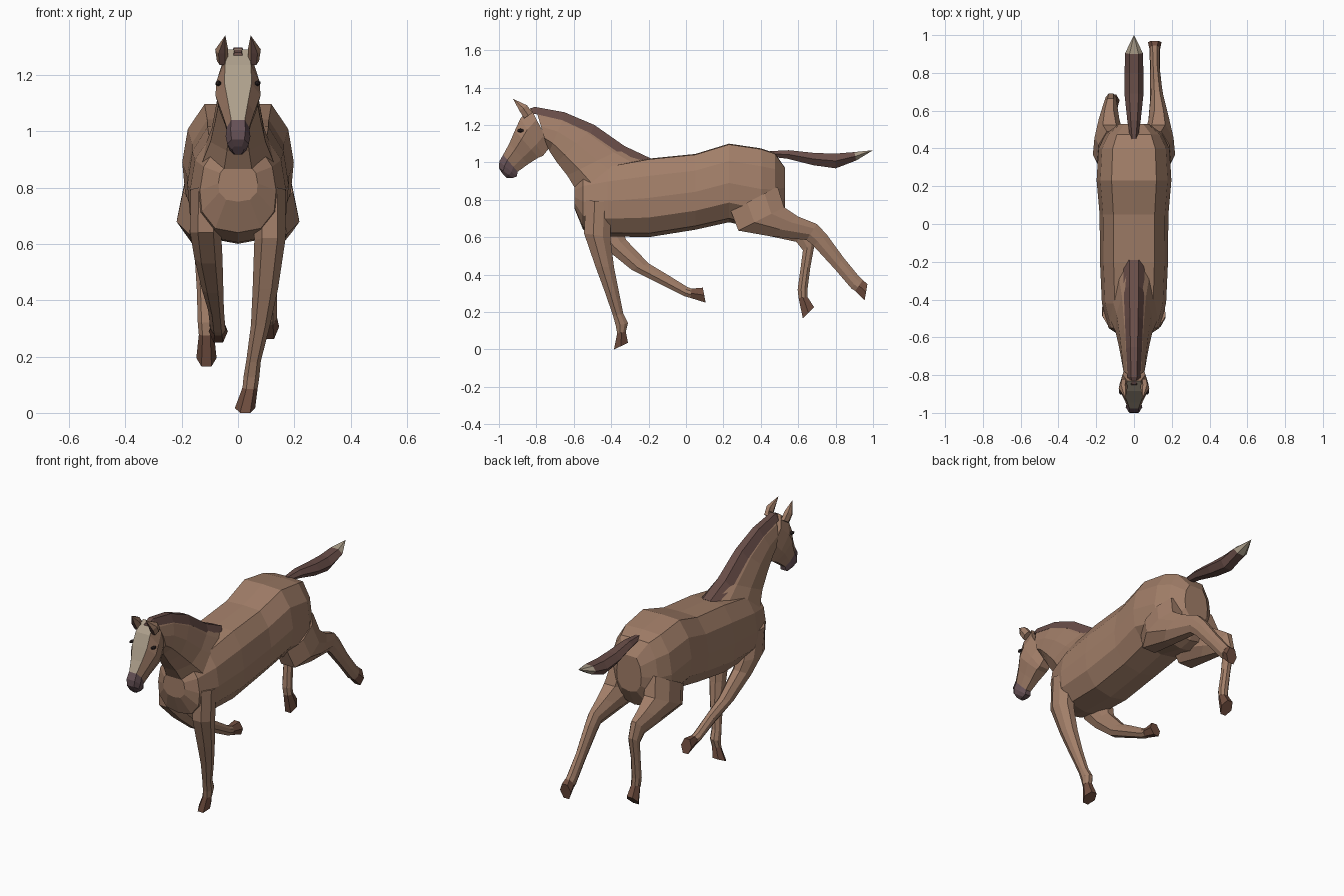
import bpy, bmesh
from mathutils import Vector


def material(name, rgb):
    m = bpy.data.materials.new(name)
    m.diffuse_color = (*rgb, 1)
    return m


COAT = material("coat", (0.36, 0.21, 0.14))
DARK = material("mane_hair", (0.14, 0.075, 0.065))
MUZZLE = material("muzzle_skin", (0.13, 0.08, 0.09))
HOOF = material("hoof_horn", (0.16, 0.075, 0.05))
PALE = material("pale_hair", (0.42, 0.35, 0.26))
BLACK = material("eye_black", (0.03, 0.02, 0.02))

# Half cross-sections: (share of half-width, share of the way from low to high)
BODY = [(0, 0), (0.6, 0.05), (0.95, 0.25), (1, 0.5), (0.9, 0.78), (0.6, 0.99), (0, 1)]
NECK = [(0.4, 0), (1, 0.22), (0.95, 0.55), (0.65, 0.85), (0.3, 1)]
HEAD = [(0.4, 0), (0.8, 0.3), (1, 0.7), (0.6, 1)]
HEX = [(0.5, 0), (1, 0.5), (0.5, 1)]
LIMB = [(0.5, 0), (1, 0.35), (0.9, 0.72), (0.4, 1)]


def loft(name, rings, half, mat, top_mat=None, flip=1):
    """Skin rings (x, low y, low z, high y, high z, half-width)."""
    outline = half + [(-s, t) for s, t in reversed(half) if s > 0]
    top_edge = len(half) - 1
    bm = bmesh.new()
    loops = []
    for x, y0, z0, y1, z1, w in rings:
        a, b = Vector((x * flip, y0, z0)), Vector((x * flip, y1, z1))
        loops.append([bm.verts.new(a.lerp(b, t) + Vector((s * w, 0, 0)))
                      for s, t in outline])
    n = len(outline)
    for p, q in zip(loops, loops[1:]):
        for i in range(n):
            j = (i + 1) % n
            f = bm.faces.new((p[i], p[j], q[j], q[i]))
            f.material_index = int(top_mat is not None and i == top_edge)
    bm.faces.new(loops[0])
    bm.faces.new(loops[-1])
    bmesh.ops.remove_doubles(bm, verts=bm.verts, dist=0.0005)
    bmesh.ops.recalc_face_normals(bm, faces=bm.faces)
    me = bpy.data.meshes.new(name)
    bm.to_mesh(me)
    bm.free()
    me.materials.append(mat)
    if top_mat:
        me.materials.append(top_mat)
    ob = bpy.data.objects.new(name, me)
    bpy.context.collection.objects.link(ob)
    return ob


def leg(name, rings):
    loft(name, rings[:-1], LIMB, COAT)
    loft(name.replace("leg", "hoof"), rings[-2:], HEX, HOOF)


# Trunk, from chest to rump: (y, bottom, top, half-width)
trunk = [(-0.595, 0.75, 0.88, 0.07), (-0.55, 0.64, 0.94, 0.135),
         (-0.42, 0.605, 0.98, 0.17), (-0.2, 0.6, 1.02, 0.18),
         (0.05, 0.64, 1.045, 0.182), (0.23, 0.68, 1.1, 0.198),
         (0.4, 0.64, 1.075, 0.188), (0.475, 0.66, 1.05, 0.15),
         (0.53, 0.76, 0.97, 0.08)]
loft("body", [(0, y, b, y, t, w) for y, b, t, w in trunk], BODY, COAT)

# Neck and mane
loft("neck", [(0, -0.53, 0.78, -0.18, 0.98, 0.15),
              (0, -0.592, 0.86, -0.22, 1.015, 0.125),
              (0, -0.635, 0.93, -0.34, 1.075, 0.098),
              (0, -0.69, 1.0, -0.5, 1.185, 0.08),
              (0, -0.73, 1.06, -0.65, 1.25, 0.068),
              (0, -0.745, 1.09, -0.8, 1.275, 0.06)], NECK, COAT)
loft("mane", [(0, -0.2, 1.0, -0.19, 1.022, 0.055),
              (0, -0.35, 1.045, -0.33, 1.088, 0.055),
              (0, -0.51, 1.155, -0.49, 1.2, 0.048),
              (0, -0.66, 1.225, -0.65, 1.268, 0.042),
              (0, -0.81, 1.26, -0.81, 1.297, 0.034),
              (0, -0.855, 1.25, -0.85, 1.28, 0.025)],
     [(1, 0), (0.45, 1)], DARK)

# Head with a pale blaze, and the darker muzzle
loft("head", [(0, -0.725, 1.085, -0.83, 1.29, 0.06),
              (0, -0.765, 1.035, -0.885, 1.235, 0.077),
              (0, -0.79, 1.025, -0.915, 1.17, 0.08),
              (0, -0.845, 0.99, -0.945, 1.1, 0.058),
              (0, -0.9, 0.95, -0.978, 1.04, 0.04)], HEAD, COAT, PALE)
loft("muzzle", [(0, -0.9, 0.95, -0.978, 1.04, 0.04),
                (0, -0.905, 0.925, -0.998, 1.005, 0.044),
                (0, -0.925, 0.917, -1.0, 0.97, 0.038),
                (0, -0.96, 0.917, -0.985, 0.945, 0.022)], HEAD, MUZZLE)

# Ears and eyes
for side, label in ((1, "right"), (-1, "left")):
    loft("ear_" + label, [(0.055, -0.82, 1.265, -0.865, 1.235, 0.02),
                          (0.058, -0.85, 1.305, -0.89, 1.275, 0.023),
                          (0.045, -0.925, 1.34, -0.925, 1.34, 0)],
         HEX, COAT, DARK, side)
    bm = bmesh.new()
    bmesh.ops.create_icosphere(bm, subdivisions=1, radius=0.015)
    me = bpy.data.meshes.new("eye_" + label)
    bm.to_mesh(me)
    bm.free()
    me.materials.append(BLACK)
    eye = bpy.data.objects.new("eye_" + label, me)
    eye.location = (side * 0.07, -0.885, 1.17)
    eye.scale = (0.8, 1.3, 0.7)
    bpy.context.collection.objects.link(eye)

# Tail with a pale tip
tail = [(0, 0.45, 1.03, 0.45, 1.06, 0.02), (0, 0.54, 1.02, 0.55, 1.065, 0.035),
        (0, 0.68, 0.985, 0.69, 1.05, 0.05), (0, 0.8, 0.968, 0.8, 1.047, 0.05),
        (0, 0.91, 1.01, 0.9, 1.055, 0.047), (0, 1.0, 1.065, 1.0, 1.065, 0)]
loft("tail", tail[:-1], HEX, DARK)
loft("tail_tip", tail[-2:], HEX, PALE)

# Front legs: right one planted, left one folded back
leg("front_leg_right", [(0.11, -0.535, 0.8, -0.4, 0.78, 0.058),
                        (0.113, -0.545, 0.62, -0.405, 0.6, 0.055),
                        (0.097, -0.483, 0.44, -0.385, 0.44, 0.045),
                        (0.08, -0.435, 0.31, -0.36, 0.315, 0.034),
                        (0.055, -0.39, 0.18, -0.335, 0.19, 0.026),
                        (0.048, -0.375, 0.125, -0.31, 0.14, 0.028),
                        (0.043, -0.368, 0.085, -0.322, 0.095, 0.027),
                        (0.025, -0.385, 0, -0.31, 0.035, 0.036)])
leg("front_leg_left", [(-0.11, -0.535, 0.8, -0.4, 0.78, 0.058),
                       (-0.115, -0.53, 0.64, -0.34, 0.64, 0.055),
                       (-0.105, -0.42, 0.53, -0.32, 0.585, 0.05),
                       (-0.09, -0.29, 0.425, -0.2, 0.46, 0.038),
                       (-0.078, -0.13, 0.345, -0.1, 0.4, 0.028),
                       (-0.072, -0.01, 0.285, 0.005, 0.335, 0.027),
                       (-0.07, 0.025, 0.275, 0.03, 0.325, 0.026),
                       (-0.07, 0.105, 0.25, 0.09, 0.33, 0.034)])

# Hind legs share the thigh; right one kicks back, left one hangs
thigh = [(0.11, 0.24, 0.74, 0.49, 0.87, 0.085),
         (0.13, 0.28, 0.635, 0.525, 0.76, 0.088),
         (0.132, 0.45, 0.605, 0.6, 0.71, 0.06)]
leg("hind_leg_right", thigh + [(0.122, 0.645, 0.585, 0.7, 0.67, 0.036),
                               (0.118, 0.68, 0.555, 0.752, 0.615, 0.032),
                               (0.112, 0.795, 0.43, 0.843, 0.49, 0.026),
                               (0.11, 0.885, 0.325, 0.925, 0.39, 0.028),
                               (0.11, 0.905, 0.312, 0.945, 0.37, 0.028),
                               (0.11, 0.955, 0.262, 0.97, 0.35, 0.036)])
leg("hind_leg_left", [(-r[0], *r[1:]) for r in thigh] + [
    (-0.125, 0.59, 0.575, 0.665, 0.665, 0.038),
    (-0.122, 0.625, 0.53, 0.69, 0.575, 0.031),
    (-0.12, 0.612, 0.43, 0.665, 0.44, 0.026),
    (-0.115, 0.597, 0.32, 0.65, 0.325, 0.028),
    (-0.112, 0.602, 0.275, 0.65, 0.28, 0.027),
    (-0.112, 0.625, 0.165, 0.685, 0.225, 0.036)])
